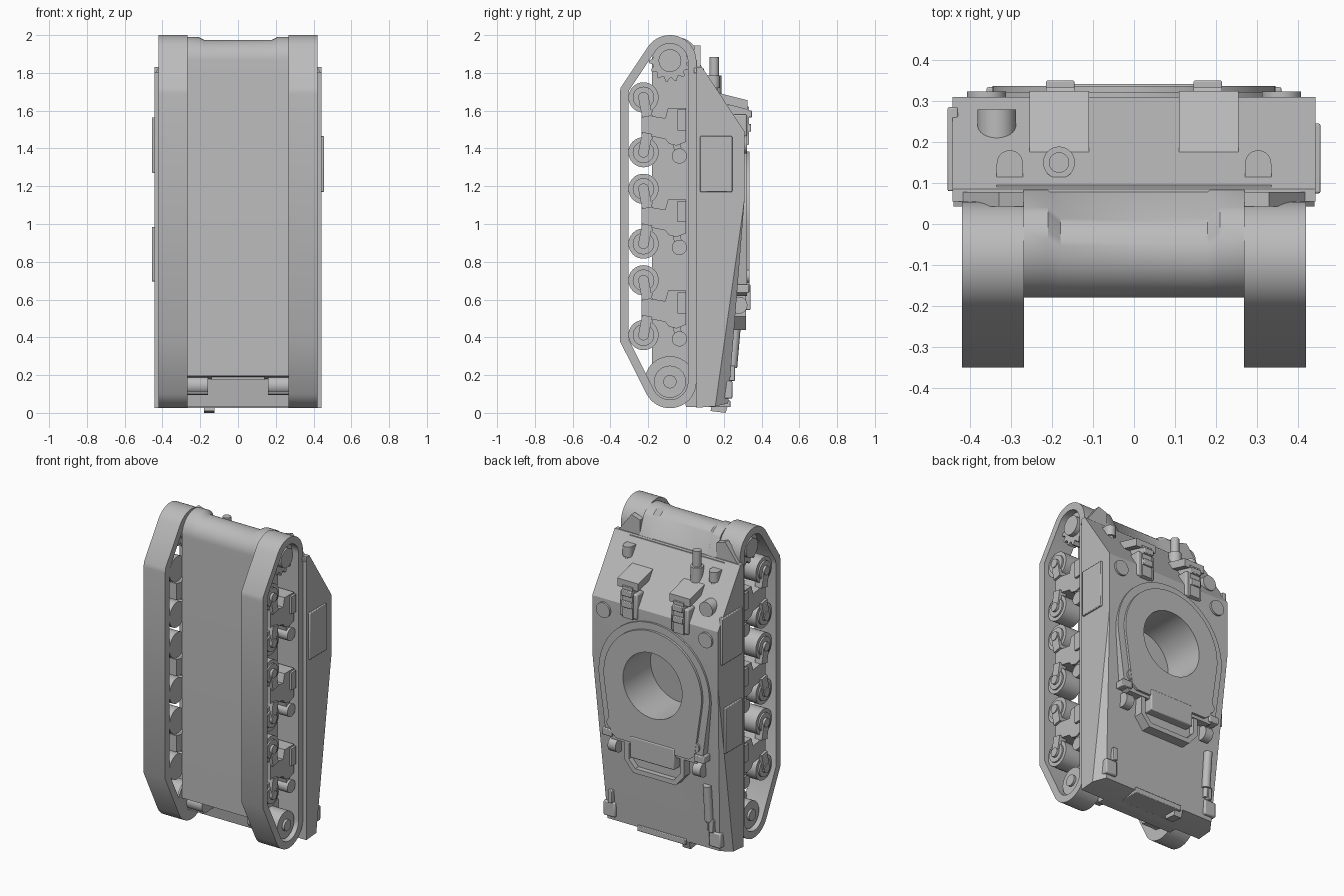
import bpy, bmesh, math
from mathutils import Vector

if "Cube" in bpy.data.objects:
    bpy.data.objects.remove(bpy.data.objects["Cube"])

grey = bpy.data.materials.new("plain_grey")
grey.use_nodes = True
grey.diffuse_color = (0.5, 0.5, 0.5, 1)
grey.node_tree.nodes["Principled BSDF"].inputs["Base Color"].default_value = (0.5, 0.5, 0.5, 1)
parts = []


def finish(name, bm):
    bmesh.ops.recalc_face_normals(bm, faces=bm.faces)
    mesh = bpy.data.meshes.new(name)
    bm.to_mesh(mesh)
    bm.free()
    mesh.materials.append(grey)
    obj = bpy.data.objects.new(name, mesh)
    bpy.context.collection.objects.link(obj)
    parts.append(obj)
    return obj


def place(axis, p, d):
    """2D point plus depth: x takes (y, z), y takes (x, z), z takes (x, y)."""
    return {"x": (d, p[0], p[1]), "y": (p[0], d, p[1]), "z": (p[0], p[1], d)}[axis]


def loft(name, axis, sections, closed=False):
    bm = bmesh.new()
    rings = [[bm.verts.new(place(axis, p, d)) for p in pts] for pts, d in sections]
    n = len(rings[0])
    pairs = list(zip(rings, rings[1:])) + ([(rings[-1], rings[0])] if closed else [])
    for a, b in pairs:
        for i in range(n):
            bm.faces.new((a[i], a[(i + 1) % n], b[(i + 1) % n], b[i]))
    if not closed:
        bm.faces.new(rings[0])
        bm.faces.new(rings[-1])
    return finish(name, bm)


def prism(name, axis, pts, lo, hi):
    return loft(name, axis, [(pts, lo), (pts, hi)])


def arc(c, r, a0=0, a1=360, n=32):
    full = a1 - a0 == 360
    steps = [a0 + (a1 - a0) * i / (n if full else n - 1) for i in range(n)]
    return [(c[0] + r * math.cos(math.radians(a)), c[1] + r * math.sin(math.radians(a))) for a in steps]


def cyl(name, axis, c, r, lo, hi, n=32):
    return prism(name, axis, arc(c, r, n=n), lo, hi)


def box(name, x, y, z, bevel=0):
    obj = prism(name, "z", [(x[0], y[0]), (x[1], y[0]), (x[1], y[1]), (x[0], y[1])], *z)
    if bevel:
        mod = obj.modifiers.new("bevel", "BEVEL")
        mod.width, mod.segments = bevel, 2
    return obj


def rod(name, a, b, r):
    a, b = Vector(a), Vector(b)
    bm = bmesh.new()
    bmesh.ops.create_cone(bm, cap_ends=True, segments=20, radius1=r, radius2=r, depth=(b - a).length)
    bm.transform((b - a).to_track_quat("Z", "Y").to_matrix().to_4x4())
    bmesh.ops.translate(bm, verts=bm.verts, vec=(a + b) / 2)
    return finish(name, bm)


def side(sx, lo, hi):
    return sorted((sx * lo, sx * hi))


# Lower hull with rounded nose, waisted between the final drives
def hull_profile(r):
    nose = arc((r - 0.18, 1.865), r, 40, 180, 18)
    return [(0.06, 0.03), (0.06, 1.7), (0.09, 1.81)] + nose + [(-0.18, 0.195), (-0.02, 0.18), (0, 0.03)]


loft("lower_hull", "x", [(hull_profile(r), x) for x, r in
     ((-0.27, 0.125), (-0.21, 0.125), (-0.18, 0.11), (0.18, 0.11), (0.21, 0.125), (0.27, 0.125))])

# Upper hull: sloped bow plate, falling rear deck and tapered rear corners
bm = bmesh.new()
for s in (-1, 1):
    for x, y, z in ((0.443, 0.055, 0.027), (0.443, 0.155, 0.035), (0.395, 0.223, 0.05), (0.443, 0.31, 1.13),
                    (0.443, 0.31, 1.49), (0.443, 0.085, 1.83), (0.443, 0.055, 1.83)):
        bm.verts.new((s * x, y, z))
bmesh.ops.convex_hull(bm, input=bm.verts)
bmesh.ops.dissolve_limit(bm, angle_limit=0.02, verts=bm.verts, edges=bm.edges)
upper_hull = finish("upper_hull", bm)

# Raised ring plate in two steps
RING = (0, 1.04)


def plate(r, low):
    return arc(RING, r, -8, 188, 40) + [(-r + 0.05, low + 0.03), (-r + 0.09, low), (r - 0.09, low), (r - 0.05, low + 0.03)]


base_plate = prism("ring_base_plate", "y", plate(0.39, 0.62), 0.22, 0.322)
top_plate = prism("ring_top_plate", "y", plate(0.345, 0.64), 0.23, 0.337)

# Round opening through deck and plates
cutter = cyl("opening_cutter", "y", RING, 0.208, 0.03, 0.5, 48)
cutter.hide_render = True
for obj in (upper_hull, base_plate, top_plate):
    mod = obj.modifiers.new("opening", "BOOLEAN")
    mod.operation, mod.solver, mod.object = "DIFFERENCE", "EXACT", cutter
    bpy.context.view_layer.objects.active = obj
    bpy.ops.object.modifier_apply(modifier=mod.name)
parts.remove(cutter)
bpy.data.objects.remove(cutter)

# Hatch and tray behind the ring
box("rear_hatch", (-0.155, 0.155), (0.22, 0.342), (0.545, 0.68), 0.006)
tray = [(-0.21, 0.63), (-0.21, 0.51), (-0.15, 0.44), (0.15, 0.44), (0.21, 0.51), (0.21, 0.63)]
lip = [(-0.18, 0.63), (-0.18, 0.52), (-0.135, 0.47), (0.135, 0.47), (0.18, 0.52), (0.18, 0.63)]
prism("tray_base", "y", tray, 0.22, 0.285)
prism("tray_lip", "y", tray + lip[::-1], 0.22, 0.318)


# Track outline, inset by t
def track_loop(t):
    top = arc((-0.085, 1.86), 0.14 - t, 0, 148, 22)
    bottom = arc((-0.085, 0.165), 0.14 - t, 207, 360, 22)
    y = -0.35 + t
    return top + [(y + 0.003, 1.72 - 0.3 * t), (y, 1.69 - 0.3 * t), (y, 0.38 + 0.25 * t)] + bottom


def bar(name, a, b, w, lo, hi):
    """Flat link from a to b in the side plane."""
    a, b = Vector(a), Vector(b)
    n = (b - a).orthogonal().normalized() * w / 2
    prism(name, "x", [a + n, b + n, b - n, a - n], lo, hi)


gear = [arc((-0.085, 1.865), 0.112 if i % 4 < 2 else 0.092, i * 360 / 56, i * 360 / 56 + 1, 2)[0] for i in range(56)]
for s, tag in ((1, "left"), (-1, "right")):
    # Track band, sprocket and idler
    a, b = side(s, 0.268, 0.42)
    outer, inner = track_loop(0), track_loop(0.045)
    loft(tag + "_track", "x", [(outer, a), (outer, b), (inner, b), (inner, a)], closed=True)
    prism(tag + "_sprocket", "x", gear, *side(s, 0.32, 0.375))
    cyl(tag + "_sprocket_hub", "x", (-0.085, 1.865), 0.06, *side(s, 0.26, 0.405))
    cyl(tag + "_idler_backing", "x", (-0.085, 0.165), 0.135, *side(s, 0.268, 0.28))
    cyl(tag + "_idler", "x", (-0.085, 0.165), 0.085, *side(s, 0.275, 0.395))
    cyl(tag + "_idler_hub", "x", (-0.085, 0.165), 0.035, *side(s, 0.28, 0.41))
    cyl(tag + "_idler_mount", "x", (-0.085, 0.145), 0.05, *side(s, 0.16, 0.28))

    # Three bogies, each with paired wheels, links and a return roller
    for i in range(3):
        c = 1.525 - 0.484 * i
        name = f"{tag}_bogie_{i + 1}"
        prism(name + "_bracket", "x", [(y, c + z) for y, z in (
            (-0.235, 0.055), (-0.11, 0.035), (-0.095, 0.09), (0, 0.09), (0, -0.09),
            (-0.05, -0.11), (-0.09, -0.1), (-0.11, -0.075), (-0.235, -0.05))], *side(s, 0.268, 0.395))
        box(name + "_cap", side(s, 0.38, 0.41), (-0.045, 0), (c - 0.03, c + 0.08))
        cyl(name + "_roller", "x", (-0.035, c - 0.165), 0.04, *side(s, 0.27, 0.4))
        bar(name + "_roller_arm", (-0.035, c - 0.165), (-0.06, c - 0.06), 0.04, *side(s, 0.27, 0.385))
        for dz in (0.145, -0.145):
            w = (-0.225, c + dz)
            cyl(name + "_wheel", "x", w, 0.08, *side(s, 0.27, 0.39))
            cyl(name + "_wheel_face", "x", w, 0.057, *side(s, 0.285, 0.4))
            cyl(name + "_hub", "x", w, 0.028, *side(s, 0.285, 0.415))
            bar(name + "_link", w, (-0.205, c + dz * 0.3), 0.055, *side(s, 0.36, 0.41))

    # Front mudguard
    prism(tag + "_mudguard", "y", [(s * x, z) for x, z in (
        (0.44, 1.8), (0.33, 1.945), (0.27, 1.925), (0.27, 1.8))], 0.043, 0.078)
    # Driver hood with vision device on the bow plate
    a, b = side(s, 0.11, 0.255)
    prism(tag + "_hood", "x", [(0.168, 1.695), (0.325, 1.655), (0.325, 1.605), (0.19, 1.64)], a, b)
    box(tag + "_vision_frame", side(s, 0.12, 0.24), (0.25, 0.322), (1.42, 1.58), 0.008)
    a, b = side(s, 0.145, 0.215)
    prism(tag + "_vision_block", "x", [(0.22, 1.65), (0.333, 1.62), (0.333, 1.42), (0.25, 1.4)], a, b)
    box(tag + "_vision_visor", (a, b), (0.28, 0.35), (1.565, 1.6), 0.004)
    box(tag + "_vision_sill", (a, b), (0.28, 0.345), (1.49, 1.53), 0.004)
    # Headlamp, deck disc, plate fittings
    cyl(tag + "_lamp", "z", (s * 0.303, 0.148), 0.032, 1.72, 1.785)
    cyl(tag + "_lamp_stem", "z", (s * 0.303, 0.148), 0.02, 1.67, 1.75)
    box(tag + "_lamp_foot", side(s, 0.271, 0.335), (0.1, 0.148), (1.72, 1.785))
    cyl(tag + "_deck_disc", "y", (s * 0.36, 1.42), 0.048, 0.3, 0.323)
    cyl(tag + "_deck_boss", "x", (0.28, 0.57), 0.045, *side(s, 0.27, 0.325))
    box(tag + "_plate_clamp", side(s, 0.29, 0.36), (0.27, 0.334), (0.635, 0.68), 0.005)
    cyl(tag + "_plate_stud", "y", (s * 0.29, 0.725), 0.035, 0.3, 0.335)
    # Rear lamps and tow brackets
    box(tag + "_rear_lamp", side(s, 0.33, 0.412), (0.175, 0.245), (0.075, 0.17), 0.008)
    box(tag + "_rear_lamp_guard", side(s, 0.34, 0.37), (0.2, 0.26), (0.17, 0.25), 0.004)
    box(tag + "_tow_bracket", side(s, 0.16, 0.27), (-0.12, 0.06), (0.1, 0.13))

# Side access panels
for name, x, y, z in (("left_panel", (0.43, 0.455), (0.075, 0.245), (1.17, 1.465)),
                      ("right_front_panel", (-0.455, -0.43), (0.08, 0.285), (1.27, 1.565)),
                      ("right_rear_panel", (-0.455, -0.43), (0.08, 0.25), (0.695, 0.985))):
    box(name, x, y, z, 0.004)

# Bow fittings: vent post and round port
cyl("vent_post", "z", (-0.183, 0.15), 0.025, 1.7, 1.885)
cyl("vent_post_base", "z", (-0.183, 0.15), 0.039, 1.62, 1.785)
cyl("bow_port", "y", (-0.335, 1.594), 0.047, 0.15, 0.28)
box("bow_seam", (-0.335, 0.335), (0.07, 0.095), (1.8, 1.822))

# Rear fittings: stowed cylinder, tail plate and tow tab
rod("stowed_cylinder", (-0.335, 0.245, 0.24), (-0.335, 0.265, 0.47), 0.026)
rod("stowed_nozzle", (-0.335, 0.24, 0.18), (-0.335, 0.245, 0.24), 0.015)
box("tail_plate", (-0.16, 0.18), (0.1, 0.235), (0.03, 0.065), 0.004)
prism("tow_tab", "x", [(0.13, 0.01), (0.21, 0), (0.225, 0.05), (0.14, 0.06)], -0.18, -0.125)
box("rear_crossbar", (-0.14, 0.14), (-0.125, 0.06), (0.175, 0.195))

# Smooth curved surfaces, keep sharp edges
bpy.ops.object.select_all(action="DESELECT")
for obj in parts:
    obj.select_set(True)
bpy.context.view_layer.objects.active = parts[0]
bpy.ops.object.shade_smooth_by_angle(angle=math.radians(30))
